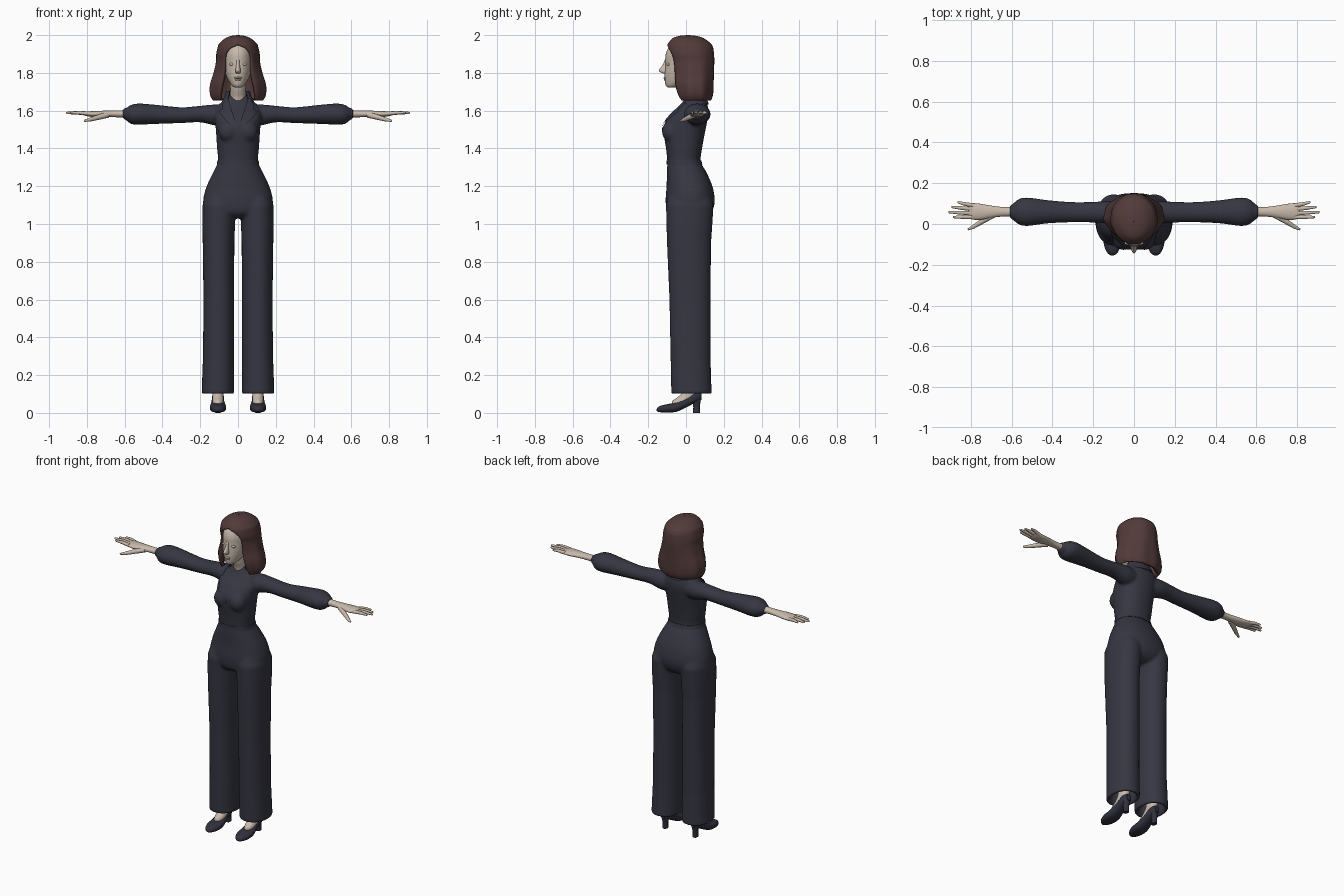
import bpy, bmesh, math
from mathutils import Vector

if "Cube" in bpy.data.objects:
    bpy.data.objects.remove(bpy.data.objects["Cube"])


def material(name, rgb):
    m = bpy.data.materials.new(name)
    m.diffuse_color = (*rgb, 1)
    m.use_nodes = True
    m.node_tree.nodes["Principled BSDF"].inputs["Base Color"].default_value = m.diffuse_color
    return m


NAVY = material("navy cloth", (0.036, 0.037, 0.054))
SKIN = material("skin", (0.58, 0.49, 0.41))
HAIR = material("brown hair", (0.085, 0.043, 0.042))
SHOE = material("dark shoe", (0.030, 0.031, 0.048))


def resample(rings, sub):
    """Catmull-Rom interpolation of ring parameters."""
    out = []
    for i in range(len(rings) - 1):
        p = [rings[max(i - 1, 0)], rings[i], rings[i + 1], rings[min(i + 2, len(rings) - 1)]]
        for k in range(sub):
            t = k / sub
            out.append([0.5 * (2 * b + (c - a) * t + (2 * a - 5 * b + 4 * c - d) * t * t
                               + (3 * b - a - 3 * c + d) * t ** 3) for a, b, c, d in zip(*p)])
    return out + [list(rings[-1])]


def loft(bm, rings, axis="z", n=28, power=2.0, sub=4, side=1, wave=0.0):
    """Rings are (position, centre a, centre b, half a, half b[, front gap in degrees])."""
    gapped = len(rings[0]) == 6
    loops = []
    for r in resample(rings, sub):
        t, ca, cb, ha, hb = r[:5]
        gap = math.radians(max(r[5], 0)) if gapped else 0
        count = n + 1 if gapped else n
        loop = []
        for i in range(count):
            ang = gap + (2 * math.pi - 2 * gap) * i / n
            s, c = math.sin(ang), math.cos(ang)
            w = 1 + wave * math.cos(9 * ang) * (2 - t)
            a = ca + ha * w * math.copysign(abs(s) ** (2 / power), s)
            b = cb - hb * w * math.copysign(abs(c) ** (2 / power), c)
            x, y, z = {"z": (a, b, t), "x": (t, a, b), "y": (a, t, b)}[axis]
            loop.append(bm.verts.new((x * side, y, z)))
        loops.append(loop)
    for l0, l1 in zip(loops, loops[1:]):
        for i in range(n):
            j = (i + 1) % len(l0)
            bm.faces.new((l0[i], l0[j], l1[j], l1[i]))
    if not gapped:
        bm.faces.new(loops[0])
        bm.faces.new(loops[-1])


def ball(bm, centre, radii):
    vs = bmesh.ops.create_uvsphere(bm, u_segments=16, v_segments=10, radius=1)["verts"]
    for v in vs:
        v.co = Vector(c + r * k for c, r, k in zip(centre, radii, v.co))


def tube(bm, pts, radii):
    """Tapered rounded segments through points."""
    for p, q, r0, r1 in zip(pts, pts[1:], radii, radii[1:]):
        p, q = Vector(p), Vector(q)
        vs = bmesh.ops.create_cone(bm, cap_ends=True, segments=10, radius1=r0, radius2=r1,
                                   depth=(q - p).length)["verts"]
        rot = (q - p).to_track_quat("Z", "Y")
        for v in vs:
            v.co = rot @ v.co + (p + q) / 2
        ball(bm, q, (r1, r1, r1))


def finish(name, bm, mat, mirror=False, thickness=0, weld=False):
    if weld:
        bmesh.ops.remove_doubles(bm, verts=bm.verts, dist=0.0004)
    bmesh.ops.recalc_face_normals(bm, faces=bm.faces)
    me = bpy.data.meshes.new(name)
    bm.to_mesh(me)
    bm.free()
    me.materials.append(mat)
    me.shade_smooth()
    me.set_sharp_from_angle(angle=math.radians(55))
    ob = bpy.data.objects.new(name, me)
    bpy.context.collection.objects.link(ob)
    if mirror:
        ob.modifiers.new("mirror", "MIRROR").use_mirror_merge = False
    if thickness:
        so = ob.modifiers.new("thickness", "SOLIDIFY")
        so.thickness, so.offset = thickness, -1
    return ob


def y_rings(rows):
    """(z, half x, front y, back y) to loft rings."""
    return [(z, 0, (f + b) / 2, hx, (b - f) / 2) for z, hx, f, b in rows]


# Jumpsuit: torso, bust, sleeves and hollow trouser legs fused into one skin
bm = bmesh.new()
loft(bm, y_rings([(1.03, .12, -.06, .10), (1.06, .165, -.098, .135), (1.12, .185, -.108, .152),
                  (1.20, .166, -.103, .140), (1.28, .128, -.101, .105), (1.33, .106, -.099, .078),
                  (1.40, .111, -.106, .085), (1.48, .116, -.118, .10), (1.53, .12, -.114, .11),
                  (1.58, .125, -.078, .118), (1.62, .11, -.036, .116), (1.655, .078, -.012, .105),
                  (1.685, .052, 0, .085)]), n=40, power=2.25)
for s in (1, -1):
    ball(bm, (.052 * s, -.078, 1.49), (.054, .050, .058))
    loft(bm, [(.06, .055, 1.575, .05, .05), (.12, .058, 1.577, .055, .056), (.20, .058, 1.582, .051, .044),
              (.30, .058, 1.576, .050, .042), (.42, .06, 1.58, .057, .050), (.52, .06, 1.582, .070, .056),
              (.565, .06, 1.58, .063, .051), (.59, .06, 1.582, .043, .034),
              (.61, .06, 1.584, .031, .026)], axis="x", side=s)
    loft(bm, [(1.16, .09, .02, .078, .105), (1.10, .1, .02, .088, .126), (1.0, .1025, .018, .087, .122),
              (.9, .103, .016, .084, .117), (.6, .102, .021, .081, .109), (.3, .1035, .024, .082, .106),
              (.1, .107, .029, .086, .107), (.1, .107, .029, .067, .088),
              (.25, .104, .028, .06, .08)], sub=1, side=s, n=32, power=2.15)
suit = finish("jumpsuit", bm, NAVY)
re = suit.modifiers.new("fuse", "REMESH")
re.mode, re.voxel_size = "VOXEL", 0.0075
sm = suit.modifiers.new("soften", "SMOOTH")
sm.factor, sm.iterations = 0.5, 8
bpy.context.view_layer.update()
fused = bpy.data.meshes.new_from_object(suit.evaluated_get(bpy.context.evaluated_depsgraph_get()))
suit.modifiers.clear()

# Deep V neckline cut cleanly into the bodice
SLOPE, POINT = 0.32, 1.50
bm = bmesh.new()
bm.from_mesh(fused)
for s in (1, -1):
    geom = set()
    for f in bm.faces:
        c = f.calc_center_median()
        if c.y < .03 and c.z > 1.46 and abs(c.x) < .11:
            geom.update([f, *f.edges, *f.verts])
    bmesh.ops.bisect_plane(bm, geom=list(geom), dist=1e-5, plane_co=(0, 0, POINT), plane_no=(s, 0, -SLOPE))
for f in bm.faces:
    c = f.calc_center_median()
    f.material_index = int(c.y < .03 and abs(c.x) < SLOPE * (c.z - POINT))
bm.to_mesh(fused)
bm.free()
fused.materials.clear()
fused.materials.append(NAVY)
fused.materials.append(SKIN)
fused.shade_smooth()
suit.data = fused

# Waistband
bm = bmesh.new()
loft(bm, y_rings([(1.315, .112, -.102, .087), (1.325, .111, -.102, .084), (1.337, .109, -.102, .081)]),
     n=40, power=2.25)
finish("waistband", bm, NAVY)

# Lapels hugging the bodice, with a notch
bm = bmesh.new()
inner = [(0, 1.495), (.018, 1.555), (.033, 1.60), (.039, 1.622), (.055, 1.672)]
outer = [(.012, 1.485), (.062, 1.545), (.118, 1.612), (.085, 1.618), (.092, 1.65)]
rows = [[bm.verts.new((x, -.12 + max(0, z - 1.53) * .85, z)) for x, z in row] for row in (inner, outer)]
for i in range(len(inner) - 1):
    bm.faces.new((rows[0][i], rows[1][i], rows[1][i + 1], rows[0][i + 1]))
bmesh.ops.subdivide_edges(bm, edges=bm.edges[:], cuts=4, use_grid_fill=True)
lapel = finish("lapel", bm, NAVY, mirror=True)
sw = lapel.modifiers.new("hug", "SHRINKWRAP")
sw.target, sw.wrap_mode, sw.offset = suit, "ABOVE_SURFACE", 0.007

# Collar standing round the neck
bm = bmesh.new()
loft(bm, [(1.635, 0, .045, .092, .076, 48), (1.67, 0, .042, .074, .064, 48), (1.705, 0, .036, .062, .056, 52)])
finish("collar", bm, NAVY, thickness=.008)

# Neck and head with nose, lips and eyelids
bm = bmesh.new()
loft(bm, [(1.58, 0, .035, .05, .05), (1.66, 0, .032, .043, .045), (1.72, 0, .015, .041, .048),
          (1.80, 0, .015, .045, .055)])
finish("neck", bm, SKIN)
bm = bmesh.new()
loft(bm, [(1.722, 0, -.075, .016, .02), (1.735, 0, -.06, .034, .048), (1.77, 0, -.025, .056, .088),
          (1.81, 0, -.01, .068, .102), (1.86, 0, 0, .074, .109), (1.90, 0, .005, .075, .112),
          (1.94, 0, .01, .068, .098), (1.965, 0, .02, .045, .065)], n=36)
finish("head", bm, SKIN)
bm = bmesh.new()
loft(bm, [(1.875, 0, -.102, .008, .008), (1.845, 0, -.108, .009, .014), (1.812, 0, -.116, .014, .028),
          (1.798, 0, -.110, .012, .014)], n=16)
finish("nose", bm, SKIN)
bm = bmesh.new()
ball(bm, (0, -.110, 1.774), (.02, .009, .006))
ball(bm, (0, -.108, 1.764), (.017, .009, .006))
for s in (1, -1):
    ball(bm, (.031 * s, -.094, 1.846), (.016, .009, .008))
finish("lips_and_eyelids", bm, SKIN)

# Shoulder-length hair, open in front of the face
bm = bmesh.new()
loft(bm, [(1.655, 0, .04, .132, .095, 48), (1.685, 0, .04, .147, .105, 40), (1.74, 0, .036, .147, .112, 35),
          (1.80, 0, .035, .129, .114, 35), (1.86, 0, .031, .116, .120, 38), (1.90, 0, .025, .115, .124, 36),
          (1.93, 0, .022, .109, .123, 23), (1.945, 0, .02, .105, .119, 8), (1.957, 0, .018, .098, .112, 0),
          (1.983, 0, .012, .068, .083, 0), (1.996, 0, .01, .035, .045, 0), (2.0, 0, .01, .002, .002, 0)],
     n=72, wave=.06)
finish("hair", bm, HAIR, thickness=.022, weld=True)

# Hands with fingers and thumb
bm = bmesh.new()
loft(bm, [(.58, .06, 1.583, .025, .021), (.64, .06, 1.583, .023, .018), (.70, .06, 1.583, .030, .017),
          (.76, .06, 1.582, .040, .016), (.80, .063, 1.583, .039, .012), (.815, .064, 1.584, .032, .007)],
     axis="x", n=20)
for y0, x1, y1 in [(.034, .883, .034), (.053, .905, .058), (.073, .89, .083), (.091, .86, .106)]:
    tube(bm, [(.79, y0, 1.584), ((.8 + x1) / 2, (y0 + y1) / 2, 1.589), (x1, y1, 1.588)], (.011, .0095, .006))
tube(bm, [(.69, .045, 1.578), (.75, .010, 1.562), (.785, -.012, 1.552), (.81, -.025, 1.547)],
     (.016, .013, .010, .006))
finish("hand", bm, SKIN, mirror=True)

# Feet
bm = bmesh.new()
loft(bm, [(.04, .106, -.035, .028, .04), (.065, .106, -.015, .030, .055), (.09, .106, .012, .029, .048),
          (.14, .106, .035, .029, .040), (.27, .106, .036, .035, .042)], n=20)
finish("foot", bm, SKIN, mirror=True)

# Pumps with block heels
bm = bmesh.new()
loft(bm, [(-.155, .106, .015, .006, .006), (-.14, .106, .02, .026, .016), (-.10, .106, .024, .042, .022),
          (-.05, .106, .031, .042, .025), (0, .106, .055, .034, .027), (.05, .106, .082, .031, .027),
          (.082, .106, .09, .016, .02)], axis="y", n=24, power=2.5)
loft(bm, [(0, .106, .055, .014, .018), (.04, .106, .056, .015, .018), (.085, .106, .055, .026, .027)],
     n=16, power=2.5)
finish("shoe", bm, SHOE, mirror=True)
